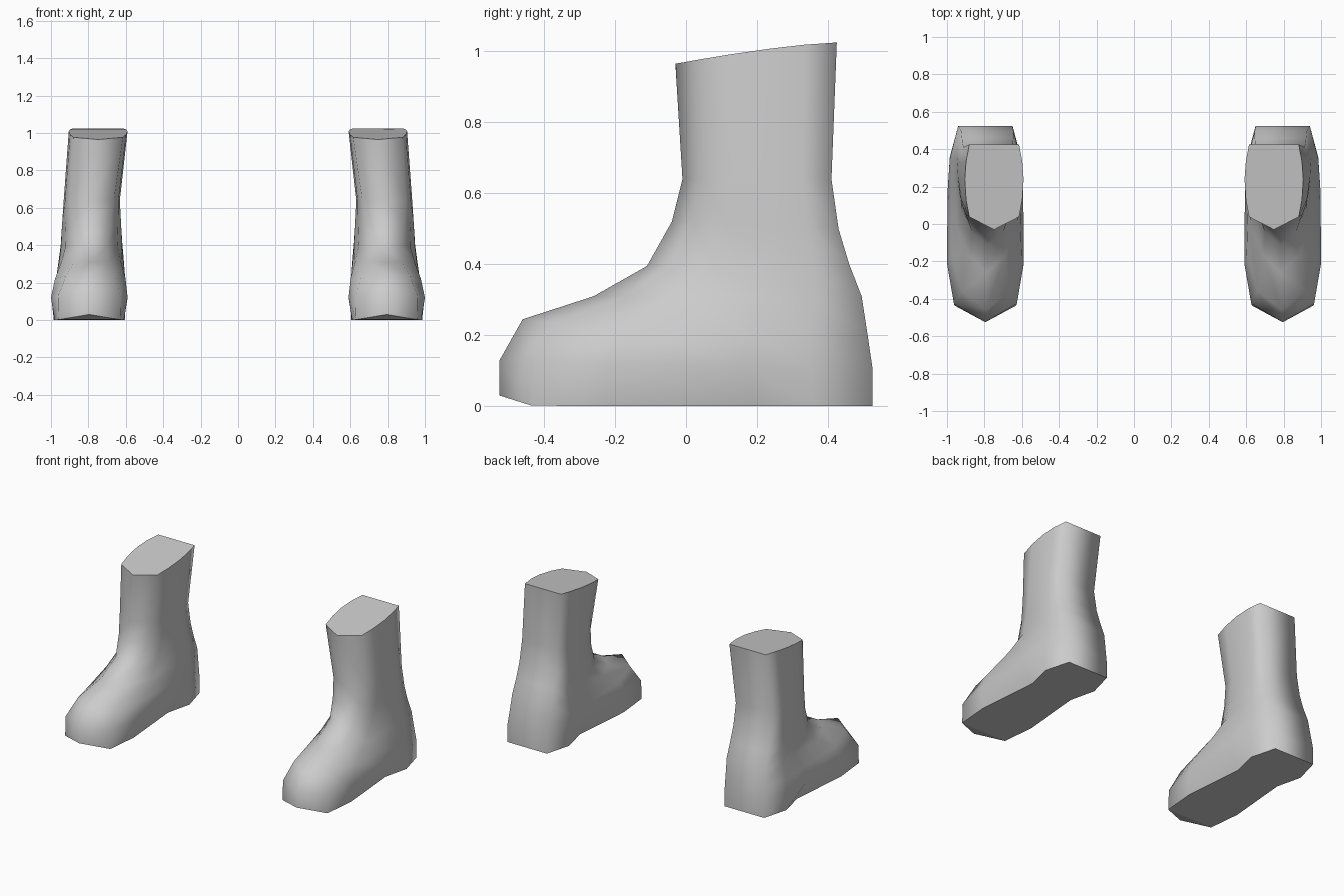
import bpy, bmesh

cube = bpy.data.objects.get("Cube")
if cube:
    bpy.data.objects.remove(cube, do_unlink=True)

# One plain grey for both boots
GREY = (0.6, 0.6, 0.6, 1)
mat = bpy.data.materials.new("grey")
mat.use_nodes = True
mat.diffuse_color = GREY
mat.node_tree.nodes["Principled BSDF"].inputs["Base Color"].default_value = GREY

# Rings from sole to cuff: front (y, z), back (y, z), centre x, z falloff,
# half widths at back corner, heel, waist, ball, toe corner
RINGS = [
    ((-.525, .03), (.525, .00), .795, 30, (.145, .190, .150, .185, .165)),
    ((-.525, .13), (.525, .11), .795, 2, (.145, .190, .202, .205, .168)),
    ((-.460, .245), (.512, .20), .790, 2, (.142, .185, .187, .188, .130)),
    ((-.260, .31), (.495, .31), .785, 1, (.140, .175, .172, .160, .090)),
    ((-.110, .395), (.460, .40), .783, 1, (.138, .165, .163, .138, .085)),
    ((-.040, .52), (.430, .50), .783, 1, (.135, .158, .158, .142, .105)),
    ((-.010, .64), (.410, .64), .782, 1, (.130, .150, .150, .143, .118)),
    ((-.030, .965), (.425, 1.025), .748, 1.4, (.133, .150, .157, .150, .133)),
]
# Column positions from front (0) to back (1), at the sole and at the cuff
SOLE_F = (1, .84, .68, .29, .085)
CUFF_F = (1, .80, .59, .35, .15)


def ring_points(k):
    (yf, zf), (yb, zb), cx, fall, widths = RINGS[k]
    blend = k / (len(RINGS) - 1)
    half = []
    for w, a, b in zip(widths, SOLE_F, CUFF_F):
        f = a + (b - a) * blend
        half.append((w, yf + (yb - yf) * f, zb + (zf - zb) * (1 - f) ** fall))
    outer = [(cx + w, y, z) for w, y, z in half]
    inner = [(cx - w, y, z) for w, y, z in reversed(half)]
    return outer + [(cx, yf, zf)] + inner


def make_boot(name, side):
    bm = bmesh.new()
    rings = [[bm.verts.new((side * x, y, z)) for x, y, z in ring_points(k)]
             for k in range(len(RINGS))]
    n = len(rings[0])
    # Smooth walls
    for low, high in zip(rings, rings[1:]):
        for i in range(n):
            j = (i + 1) % n
            bm.faces.new((low[i], low[j], high[j], high[i])).smooth = True
    # Flat cuff, sole and raised toe triangle
    sole = rings[0]
    bm.faces.new(rings[-1])
    bm.faces.new(sole[:5] + sole[6:])
    bm.faces.new(sole[4:7])
    bmesh.ops.recalc_face_normals(bm, faces=bm.faces)
    mesh = bpy.data.meshes.new(name)
    bm.to_mesh(mesh)
    bm.free()
    mesh.materials.append(mat)
    obj = bpy.data.objects.new(name, mesh)
    bpy.context.collection.objects.link(obj)


make_boot("left_boot", 1)
make_boot("right_boot", -1)
